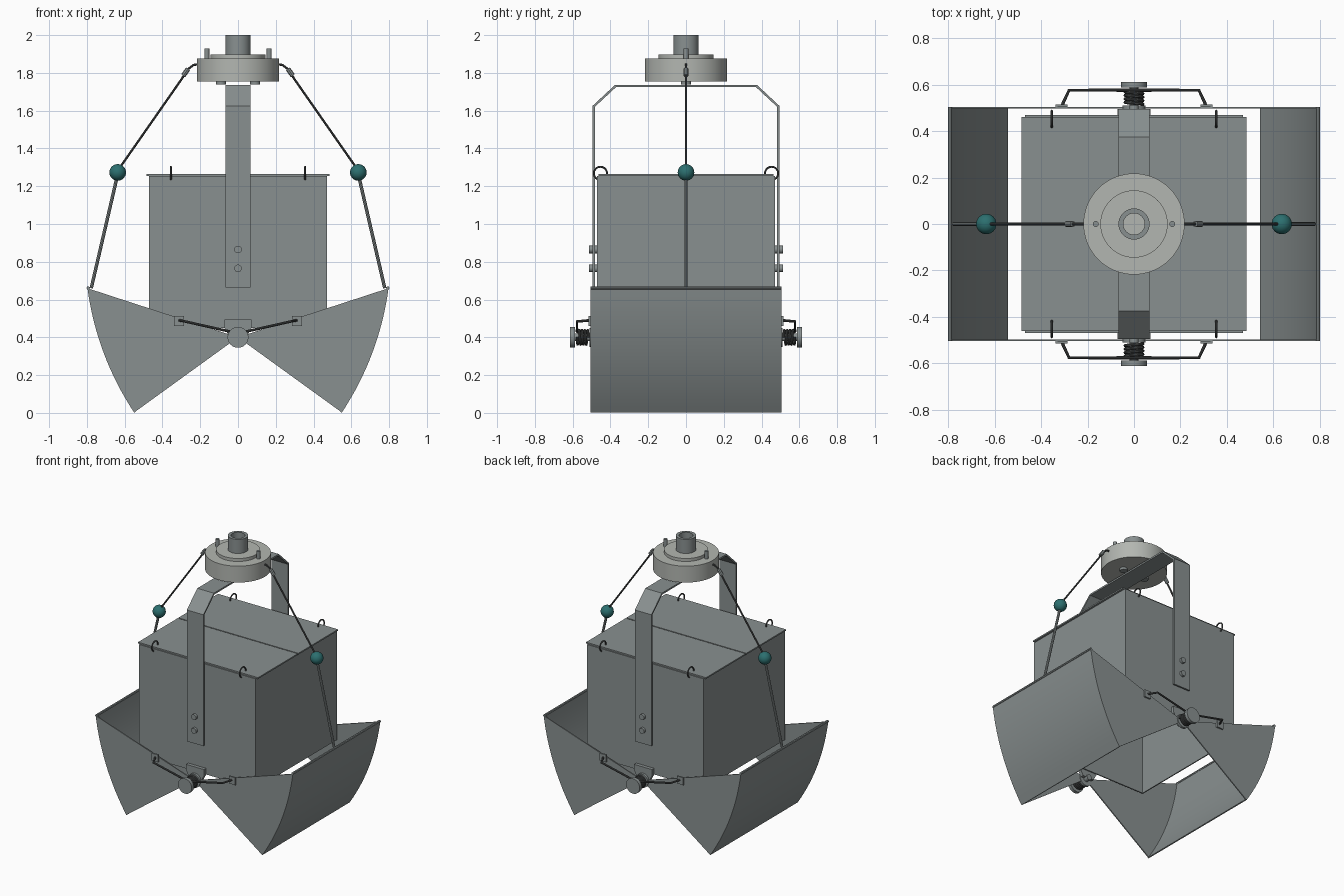
import bpy, bmesh, math
from mathutils import Vector, Matrix

cube = bpy.data.objects.get("Cube")
if cube:
    bpy.data.objects.remove(cube)


def material(name, rgb):
    m = bpy.data.materials.new(name)
    m.use_nodes = True
    m.diffuse_color = (*rgb, 1)
    m.node_tree.nodes["Principled BSDF"].inputs["Base Color"].default_value = (*rgb, 1)
    return m


steel = material("grey steel", (0.25, 0.28, 0.28))
pale = material("pale metal", (0.45, 0.47, 0.44))
dark = material("dark cable", (0.07, 0.075, 0.075))
teal = material("teal", (0.025, 0.16, 0.16))


def finish(name, bm, mat, smooth=False):
    bmesh.ops.recalc_face_normals(bm, faces=bm.faces)
    mesh = bpy.data.meshes.new(name)
    bm.to_mesh(mesh)
    bm.free()
    mesh.materials.append(mat)
    ob = bpy.data.objects.new(name, mesh)
    bpy.context.collection.objects.link(ob)
    if smooth:
        bpy.ops.object.select_all(action='DESELECT')
        ob.select_set(True)
        bpy.context.view_layer.objects.active = ob
        bpy.ops.object.shade_smooth_by_angle(angle=math.radians(35))
    return ob


def prism(name, pts, axis, lo, hi, mat, smooth=False):
    """Extrude a closed outline along x, y or z."""
    place = {'x': lambda a, b, d: (d, a, b), 'y': lambda a, b, d: (a, d, b),
             'z': lambda a, b, d: (a, b, d)}[axis]
    bm = bmesh.new()
    face = bm.faces.new([bm.verts.new(place(a, b, lo)) for a, b in pts])
    ext = bmesh.ops.extrude_face_region(bm, geom=[face])
    verts = [v for v in ext['geom'] if isinstance(v, bmesh.types.BMVert)]
    bmesh.ops.translate(bm, verts=verts, vec=place(0, 0, hi - lo))
    return finish(name, bm, mat, smooth)


def box(name, x0, x1, y0, y1, z0, z1, mat):
    x0, x1 = sorted((x0, x1))
    y0, y1 = sorted((y0, y1))
    return prism(name, [(x0, y0), (x1, y0), (x1, y1), (x0, y1)], 'z', z0, z1, mat)


def lathe(name, profile, mat, origin=(0, 0, 0), axis=(0, 0, 1), steps=40):
    """Turn a closed (radius, height) outline about an axis."""
    bm = bmesh.new()
    vs = [bm.verts.new((r, 0, h)) for r, h in profile]
    es = [bm.edges.new((vs[i], vs[(i + 1) % len(vs)])) for i in range(len(vs))]
    bmesh.ops.spin(bm, geom=vs + es, cent=(0, 0, 0), axis=(0, 0, 1),
                   angle=2 * math.pi, steps=steps)
    bmesh.ops.remove_doubles(bm, verts=bm.verts, dist=1e-5)
    bmesh.ops.dissolve_degenerate(bm, edges=bm.edges, dist=1e-5)
    turn = Vector((0, 0, 1)).rotation_difference(Vector(axis)).to_matrix().to_4x4()
    bm.transform(Matrix.Translation(origin) @ turn)
    return finish(name, bm, mat, True)


def disc(name, r, h0, h1, mat, origin=(0, 0, 0), axis=(0, 0, 1), steps=40):
    return lathe(name, [(0, h0), (r, h0), (r, h1), (0, h1)], mat, origin, axis, steps)


def tube(name, pts, r, mat, cyclic=False):
    cu = bpy.data.curves.new(name, 'CURVE')
    cu.dimensions = '3D'
    cu.bevel_depth, cu.bevel_resolution, cu.use_fill_caps = r, 2, True
    sp = cu.splines.new('POLY')
    sp.points.add(len(pts) - 1)
    for p, co in zip(sp.points, pts):
        p.co = (*co, 1)
    sp.use_cyclic_u = cyclic
    tmp = bpy.data.objects.new(name + "_path", cu)
    bpy.context.collection.objects.link(tmp)
    bm = bmesh.new()
    mesh = bpy.data.meshes.new_from_object(tmp)
    bm.from_mesh(mesh)
    bpy.data.objects.remove(tmp)
    bpy.data.meshes.remove(mesh)
    return finish(name, bm, mat, True)


# Sample box: four walls, open below, with a pair of lids
W, T = 0.47, 0.008
for s, side in ((-1, "right"), (1, "left")):
    box(f"{side}_box_wall", s * (W - T), s * W, -W, W, 0.45, 1.255, steel)
for s, side in ((-1, "front"), (1, "back")):
    box(f"{side}_box_wall", -W + T, W - T, s * (W - T), s * W, 0.45, 1.255, steel)
    box(f"{side}_lid", -0.485, 0.485, s * 0.004, s * 0.462, 1.255, 1.265, steel)
    for x in (-0.355, 0.355):
        ring = [(x, s * 0.453 + 0.035 * math.cos(a), 1.268 + 0.035 * math.sin(a))
                for a in [i * math.pi / 12 for i in range(24)]]
        tube(f"{side}_lid_ring", ring, 0.005, dark, True)

# Bent carrying strap
outer = [(-0.495, 0.665), (-0.495, 1.625), (-0.375, 1.737),
         (0.375, 1.737), (0.495, 1.625), (0.495, 0.665)]
inner = [(0.483, 0.665), (0.483, 1.62), (0.37, 1.725),
         (-0.37, 1.725), (-0.483, 1.62), (-0.483, 0.665)]
prism("carrying_strap", outer + inner, 'x', -0.067, 0.067, steel)
for s in (-1, 1):
    for z in (0.765, 0.865):
        disc("strap_bolt", 0.02, 0.46, 0.513, steel, (0, 0, z), (0, s, 0), 20)

# Head with collar, open pipe, pins and underside knobs
disc("head_disc", 0.218, 1.755, 1.875, pale, steps=64)
disc("head_collar", 0.145, 1.875, 1.897, pale, steps=48)
lathe("head_pipe", [(0.067, 1.897), (0.067, 2), (0.046, 2), (0.046, 1.9)], steel)
for s in (-1, 1):
    disc("head_pin", 0.013, 1.87, 1.93, steel, (s * 0.165, 0, 0), steps=16)
    disc("head_knob", 0.026, 1.738, 1.756, steel, (s * 0.09, 0, 0), steps=20)

# Scoops with their cables, floats and lifting rods
PIVOT, TOP, LOW = Vector((0, 0.4)), Vector((0.797, 0.66)), Vector((0.55, 0.002))
chord = LOW - TOP
bulge = Vector((-chord.y, chord.x)).normalized() * 0.04
arc = [TOP + chord * t + bulge * 4 * t * (1 - t) for t in [i / 16 for i in range(17)]]
shell = arc + [p - bulge.normalized() * 0.008 for p in reversed(arc)]
for s, side in ((-1, "right"), (1, "left")):
    flip = lambda pts: [(s * p[0], p[1]) for p in pts]
    prism(f"{side}_scoop_shell", flip(shell), 'y', -0.505, 0.505, steel, True)
    for y in (-0.505, 0.497):
        prism(f"{side}_scoop_cheek", flip([PIVOT] + arc), 'y', y, y + 0.008, steel)
    tube(f"{side}_scoop_rim", [(s * 0.793, y, 0.661) for y in (-0.505, 0.505)], 0.009, steel)
    tube(f"{side}_lifting_rod", [(s * 0.777, 0, 0.66), (s * 0.64, 0, 1.25)], 0.009, steel)
    tube(f"{side}_cable", [(s * x, 0, z) for x, z in
         ((0.2, 1.847), (0.235, 1.842), (0.265, 1.82), (0.3, 1.765), (0.635, 1.285))], 0.006, dark)
    tube(f"{side}_cable_sleeve", [(s * 0.264, 0, 1.822), (s * 0.29, 0, 1.785)], 0.013, steel)
    ball = bmesh.new()
    bmesh.ops.create_uvsphere(ball, u_segments=24, v_segments=16, radius=0.044,
                              matrix=Matrix.Translation((s * 0.637, 0, 1.273)))
    finish(f"{side}_float", ball, teal, True)

# Hinges: bracket, shaft, coil spring, end knob and wire arms
for s, side in ((-1, "front"), (1, "back")):
    prism(f"{side}_hinge_bracket", [(-0.045, 0.4), (0.045, 0.4), (0.072, 0.45),
          (0.072, 0.495), (-0.072, 0.495), (-0.072, 0.45)], 'y',
          *sorted((s * 0.47, s * 0.495)), steel)
    at = ((0, 0, 0.4), (0, s, 0))
    disc(f"{side}_hinge_shaft", 0.02, 0.46, 0.6, steel, *at)
    disc(f"{side}_hinge_washer", 0.05, 0.494, 0.512, steel, *at)
    disc(f"{side}_hinge_knob", 0.055, 0.588, 0.613, steel, *at)
    coil = [(0.038 * math.cos(a), s * (0.517 + 0.06 * i / 80), 0.4 + 0.038 * math.sin(a))
            for i, a in enumerate(k * math.pi / 10 for k in range(81))]
    tube(f"{side}_hinge_spring", coil, 0.007, dark)
    tube(f"{side}_spring_arms", [(x, s * y, z) for x, y, z in (
        (-0.31, 0.512, 0.49), (-0.28, 0.577, 0.484), (-0.04, 0.577, 0.43),
        (0.04, 0.577, 0.43), (0.28, 0.577, 0.484), (0.31, 0.512, 0.49))], 0.007, dark)
    for x in (-0.313, 0.313):
        box(f"{side}_arm_plate", x - 0.026, x + 0.026, s * 0.504, s * 0.516, 0.46, 0.514, steel)
